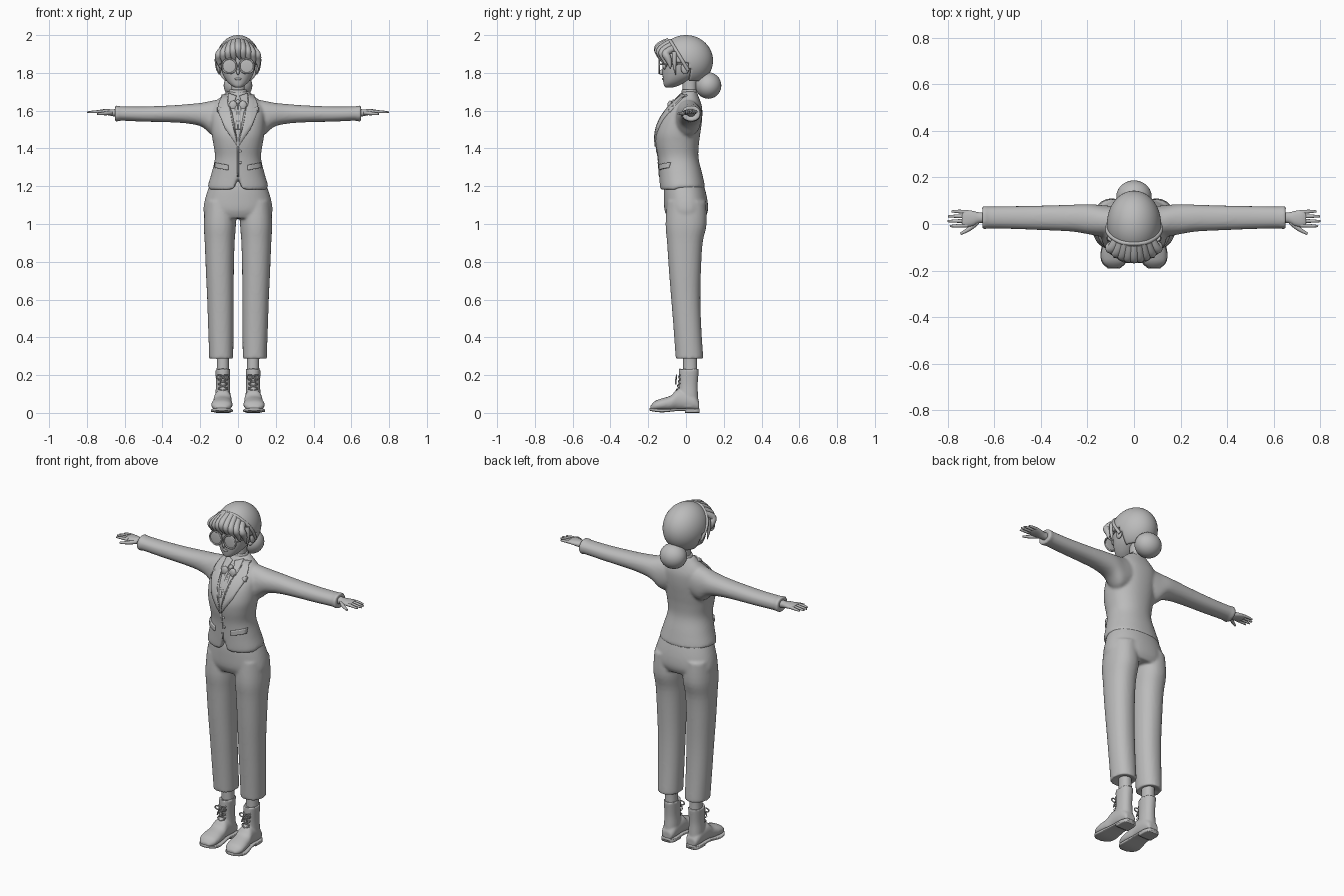
import bpy, bmesh, math
from mathutils import Vector
from mathutils.bvhtree import BVHTree

if "Cube" in bpy.data.objects:
    bpy.data.objects.remove(bpy.data.objects["Cube"], do_unlink=True)

GREY = (0.5, 0.5, 0.5, 1)
mat = bpy.data.materials.new("plain grey")
mat.use_nodes = True
mat.diffuse_color = GREY
mat.node_tree.nodes["Principled BSDF"].inputs["Base Color"].default_value = GREY


def spline(rows, k=4):
    """Resample rows with a smooth curve through every row."""
    out = []
    for i in range(len(rows) - 1):
        a, b, c, d = (rows[max(i - 1, 0)], rows[i], rows[i + 1], rows[min(i + 2, len(rows) - 1)])
        for j in range(k):
            t = j / k
            out.append([q + t / 2 * (r - p + t * (2*p - 5*q + 4*r - u + t * (3*(q - r) + u - p)))
                        for p, q, r, u in zip(a, b, c, d)])
    return out + [list(rows[-1])]


def loft(bm, rows, axes="zxy", s=1, n=48, p=2.2, inset=0.0):
    """Rows: position, centre and half-width on one axis, range on the other."""
    idx = ["xyz".index(c) for c in axes]
    spow = lambda v: math.copysign(abs(v) ** (2 / p), v)

    def vert(*vals):
        co = [0, 0, 0]
        for i, v in zip(idx, vals):
            co[i] = v
        return bm.verts.new((co[0] * s, co[1], co[2]))
    rows, rings = spline(rows), []
    for t, ac, ar, b0, b1 in rows:
        angles = [2 * math.pi * i / n for i in range(n)]
        rings.append([vert(t, ac + ar * spow(math.cos(g)),
                           (b0 + b1) / 2 + (b1 - b0) / 2 * spow(math.sin(g))) for g in angles])
    for r0, r1 in zip(rings, rings[1:]):
        for i in range(n):
            j = (i + 1) % n
            bm.faces.new((r0[i], r0[j], r1[j], r1[i]))
    way = math.copysign(inset, rows[-1][0] - rows[0][0])
    for ring, row, off in ((rings[0], rows[0], way), (rings[-1], rows[-1], -way)):
        mid = vert(row[0] + off, row[1], (row[3] + row[4]) / 2)
        for i in range(n):
            bm.faces.new((ring[i], ring[(i + 1) % n], mid))


def finish(bm, name, voxel=0, smooth=5):
    bmesh.ops.recalc_face_normals(bm, faces=bm.faces)
    for f in bm.faces:
        f.smooth = True
    me = bpy.data.meshes.new(name)
    bm.to_mesh(me)
    bm.free()
    me.materials.append(mat)
    ob = bpy.data.objects.new(name, me)
    bpy.context.collection.objects.link(ob)
    if voxel:
        m = ob.modifiers.new("fuse", "REMESH")
        m.mode, m.voxel_size, m.use_smooth_shade = "VOXEL", voxel, True
        m = ob.modifiers.new("soften", "SMOOTH")
        m.factor, m.iterations = 0.5, smooth
    return ob


def ball(name, loc, size):
    bm = bmesh.new()
    bmesh.ops.create_uvsphere(bm, u_segments=28, v_segments=18, radius=1)
    for v in bm.verts:
        v.co = Vector(a * b + c for a, b, c in zip(v.co, size, loc))
    return finish(bm, name)


def tube(name, pts, r, tip=1.0, cyclic=False):
    cu = bpy.data.curves.new(name, "CURVE")
    cu.dimensions, cu.bevel_depth, cu.bevel_resolution, cu.use_fill_caps = "3D", r, 4, True
    sp = cu.splines.new("NURBS")
    sp.points.add(len(pts) - 1)
    for i, (q, co) in enumerate(zip(sp.points, pts)):
        q.co = (*co, 1)
        q.radius = tip if i == len(pts) - 1 and not cyclic else 1
    sp.order_u, sp.use_endpoint_u, sp.use_cyclic_u, sp.resolution_u = 3, not cyclic, cyclic, 8
    cu.materials.append(mat)
    ob = bpy.data.objects.new(name, cu)
    bpy.context.collection.objects.link(ob)


def hoop(name, c, rx, rz, r):
    tube(name, [(c[0] + rx * math.cos(g), c[1], c[2] + rz * math.sin(g))
                for g in (2 * math.pi * i / 16 for i in range(16))], r, cyclic=True)


# Jacket: body and sleeves fused, hem notched at the front
bm = bmesh.new()
loft(bm, [(1.18, 0, .154, -.137, .098), (1.2, 0, .16, -.14, .1), (1.27, 0, .14, -.143, .085),
          (1.35, 0, .122, -.148, .066), (1.42, 0, .13, -.16, .068), (1.48, 0, .14, -.161, .076),
          (1.55, 0, .143, -.14, .085), (1.61, 0, .14, -.1, .086), (1.65, 0, .115, -.06, .076),
          (1.685, 0, .078, -.03, .062), (1.705, 0, .058, -.02, .055)], inset=.03)
for v in bm.verts:
    if v.co.y < -.05:
        v.co.z = max(v.co.z, 1.25 - 2.6 * abs(v.co.x))
    elif v.co.z < 1.2:
        v.co.z += .01
for s in (1, -1):
    loft(bm, [(.07, 1.57, .09, -.05, .075), (.13, 1.56, .094, -.055, .08), (.19, 1.578, .064, -.045, .085),
              (.26, 1.583, .052, -.033, .083), (.35, 1.583, .045, -.028, .08), (.5, 1.582, .04, -.022, .077),
              (.62, 1.585, .038, -.019, .075), (.635, 1.585, .042, -.022, .077),
              (.655, 1.585, .042, -.022, .077)], "xzy", s, inset=.015)
jacket = finish(bm, "jacket", .008)

# Trousers: hips and legs fused
bm = bmesh.new()
loft(bm, [(1.24, 0, .135, -.1, .08), (1.2, 0, .153, -.115, .096), (1.13, 0, .175, -.117, .113),
          (1.07, 0, .183, -.113, .116), (1.03, 0, .17, -.095, .1)])
for s in (1, -1):
    loft(bm, [(1.12, .093, .08, -.1, .105), (1.0, .096, .085, -.108, .109), (.9, .097, .079, -.1, .088),
              (.75, .096, .074, -.09, .079), (.6, .093, .07, -.078, .076), (.45, .091, .067, -.066, .081),
              (.31, .089, .064, -.056, .09), (.285, .089, .064, -.055, .09)], s=s, inset=.02)
finish(bm, "trousers", .008)

# Cloth plates laid on the jacket front
bpy.context.view_layer.update()
tree = BVHTree.FromObject(jacket, bpy.context.evaluated_depsgraph_get())


def front(x, z):
    hit = tree.ray_cast(Vector((x, -1, z)), Vector((0, 1, 0)))[0]
    return hit or tree.find_nearest(Vector((x, -.1, z)))[0]


def plate(name, pts, s, thick, lift=0.0):
    bm = bmesh.new()
    bm.faces.new([bm.verts.new((x * s, 0, z)) for x, z in pts])
    bmesh.ops.triangulate(bm, faces=bm.faces)
    bmesh.ops.subdivide_edges(bm, edges=bm.edges, cuts=5, use_grid_fill=True)
    for v in bm.verts:
        v.co = front(v.co.x, v.co.z) - Vector((0, lift, 0))
    m = finish(bm, name).modifiers.new("thickness", "SOLIDIFY")
    m.thickness, m.offset = thick, 0


for s, side in ((1, "left"), (-1, "right")):
    plate(side + "_lapel", [(.055, 1.685), (.082, 1.68), (.105, 1.62), (.085, 1.61), (.103, 1.592),
                            (.065, 1.5), (.004, 1.41), (.036, 1.55)], s, .016)
    plate(side + "_shirt_collar", [(.008, 1.675), (.05, 1.69), (.055, 1.63), (.03, 1.61)], s, .014)
    plate(side + "_pocket_flap", [(.05, 1.312), (.118, 1.325), (.118, 1.297), (.05, 1.285)], s, .016)
    ball(side + "_scarf_lobe", front(s * .026, 1.625), (.022, .014, .028))
    tube(side + "_scarf_tail", [front(s * x, z) for x, z in ((.008, 1.63), (.014, 1.57), (.008, 1.5))], .007)
plate("front_overlap", [(-.004, 1.41), (.004, 1.41), (.004, 1.25), (-.004, 1.25)], 1, .006)
for i in range(2):
    ball("jacket_button", front(.012, 1.385 - .06 * i), (.007, .005, .007))
ball("scarf_knot", front(0, 1.645), (.013, .014, .014))

# Neck, collar band, head
bm = bmesh.new()
loft(bm, [(1.64, 0, .045, -.02, .06), (1.7, 0, .036, -.018, .056), (1.8, 0, .036, -.02, .06)])
finish(bm, "neck")
bm = bmesh.new()
loft(bm, [(1.66, 0, .062, -.035, .065), (1.69, 0, .052, -.025, .06), (1.712, 0, .044, -.022, .058)], inset=.02)
finish(bm, "collar_band")
bm = bmesh.new()
loft(bm, [(1.722, 0, .012, -.105, -.075), (1.73, 0, .03, -.115, -.045), (1.752, 0, .056, -.12, 0),
          (1.79, 0, .08, -.124, .06), (1.84, 0, .093, -.124, .08), (1.9, 0, .096, -.12, .09),
          (1.96, 0, .07, -.08, .07)])
finish(bm, "head")
ball("nose", (0, -.128, 1.803), (.009, .018, .014))
ball("lips", (0, -.119, 1.768), (.018, .008, .007))

# Hair cap with an open face, bun and headband
bm = bmesh.new()
bmesh.ops.create_uvsphere(bm, u_segments=64, v_segments=40, radius=1)
for v in bm.verts:
    v.co = Vector((v.co.x * .116, v.co.y * .143, 1.865 + v.co.z * .135))


def bare(c):
    return c.z < 1.755 or (c.y < -.05 and c.z < 1.91) or (c.y < .02 and c.z < 1.85)


bmesh.ops.delete(bm, geom=[f for f in bm.faces if bare(f.calc_center_median())], context="FACES")
m = finish(bm, "hair_cap").modifiers.new("thickness", "SOLIDIFY")
m.thickness, m.offset = .018, -1
ball("hair_bun", (0, .118, 1.733), (.076, .069, .07))
half = [(.03, -.084, 1.972), (.065, -.076, 1.957), (.105, -.05, 1.915), (.119, -.02, 1.865), (.106, .01, 1.815)]
tube("headband", [(-x, y, z) for x, y, z in half[::-1]] + half, .009)

# Fringe locks
for i in range(9):
    u = (i - 4) / 4
    a = abs(u)
    tube("fringe_lock", [(u * .07, -.09 + .03 * a * a, 1.965 - .035 * a * a),
                         (u * .1, -.155 + .035 * a * a, 1.945 - .035 * a),
                         (u * .106, -.143 + .055 * a * a, 1.9 - .03 * a),
                         (u * .1 + .01, -.132 + .05 * a * a, 1.87 - .05 * a)], .02, .1)

for s, side in ((1, "left"), (-1, "right")):
    # Side lock, ear, eye and one half of the glasses
    tube(side + "_side_lock", [(s * .1, -.06, 1.91), (s * .113, -.065, 1.86), (s * .1, -.055, 1.79)], .014, .1)
    ball(side + "_ear", (s * .1, -.005, 1.825), (.012, .022, .032))
    ball(side + "_eye", (s * .042, -.113, 1.838), (.02, .012, .02))
    ball(side + "_lens", (s * .046, -.142, 1.836), (.035, .003, .035))
    hoop(side + "_glasses_rim", (s * .046, -.142, 1.836), .039, .039, .0045)
    tube(side + "_temple_arm", [(s * .083, -.142, 1.845), (s * .098, -.12, 1.845), (s * .104, -.01, 1.848)], .004)

    # Hand with four fingers and a thumb
    bm = bmesh.new()
    loft(bm, [(.63, 1.588, .022, .004, .05), (.665, 1.589, .018, .004, .05), (.69, 1.592, .016, -.008, .056),
              (.72, 1.594, .013, -.013, .06), (.737, 1.594, .009, -.01, .058)], "xzy", s, n=24)
    finish(bm, side + "_palm")
    for i, tip in enumerate((.79, .8, .798, .782)):
        y = -.006 + .019 * i
        tube(side + "_finger", [(s * .715, y, 1.595), (s * .76, y - .002 + .002 * i, 1.595),
                                (s * tip, y - .003 + .002 * i, 1.591)], .0085, .5)
    tube(side + "_thumb", [(s * .672, .01, 1.588), (s * .7, -.022, 1.585), (s * .745, -.042, 1.583)], .011, .5)

    # Ankle, boot, sole, heel and laces
    bm = bmesh.new()
    loft(bm, [(.34, .082, .034, -.014, .06), (.27, .08, .032, -.015, .058), (.2, .08, .034, -.015, .06)], s=s, n=24)
    finish(bm, side + "_ankle")
    bm = bmesh.new()
    loft(bm, [(.235, .08, .039, -.037, .068), (.222, .08, .039, -.038, .068), (.15, .08, .037, -.038, .062),
              (.09, .08, .04, -.04, .064), (.03, .08, .04, -.04, .068)], s=s, n=32, inset=.02)
    loft(bm, [(.07, .08, .03, .012, .06), (.04, .08, .042, .012, .1), (-.04, .081, .046, .014, .125),
              (-.08, .083, .051, .012, .092), (-.13, .085, .056, .012, .076), (-.165, .086, .05, .012, .062),
              (-.188, .086, .026, .014, .038)], "yxz", s, n=32)
    finish(bm, side + "_boot", .006, 4)
    bm = bmesh.new()
    loft(bm, [(.072, .08, .03, .008, .024), (.04, .08, .044, .008, .024), (-.04, .081, .046, .01, .024),
              (-.12, .085, .058, .003, .02), (-.165, .086, .052, .006, .024), (-.192, .086, .024, .012, .026)],
         "yxz", s, n=32, p=5)
    loft(bm, [(.072, .08, .03, 0, .02), (.05, .08, .043, 0, .02), (-.005, .08, .044, 0, .02)], "yxz", s, n=32, p=5)
    finish(bm, side + "_sole")
    for i in range(4):
        z, d = .2 - .024 * i, .006 * i * i / 4
        for k in (1, -1):
            tube(side + "_lace", [(s * .08 - k * .024, -.03 - d, z), (s * .08, -.046 - d, z - .01),
                                  (s * .08 + k * .024, -.03 - d, z - .02)], .0035)
    for k in (1, -1):
        hoop(side + "_lace_loop", (s * .08 + k * .018, -.05, .19), .017, .011, .0035)
        tube(side + "_lace_end", [(s * .08, -.05, .195), (s * .08 + k * .012, -.056, .175),
                                  (s * .08 + k * .018, -.054, .15)], .0035)
